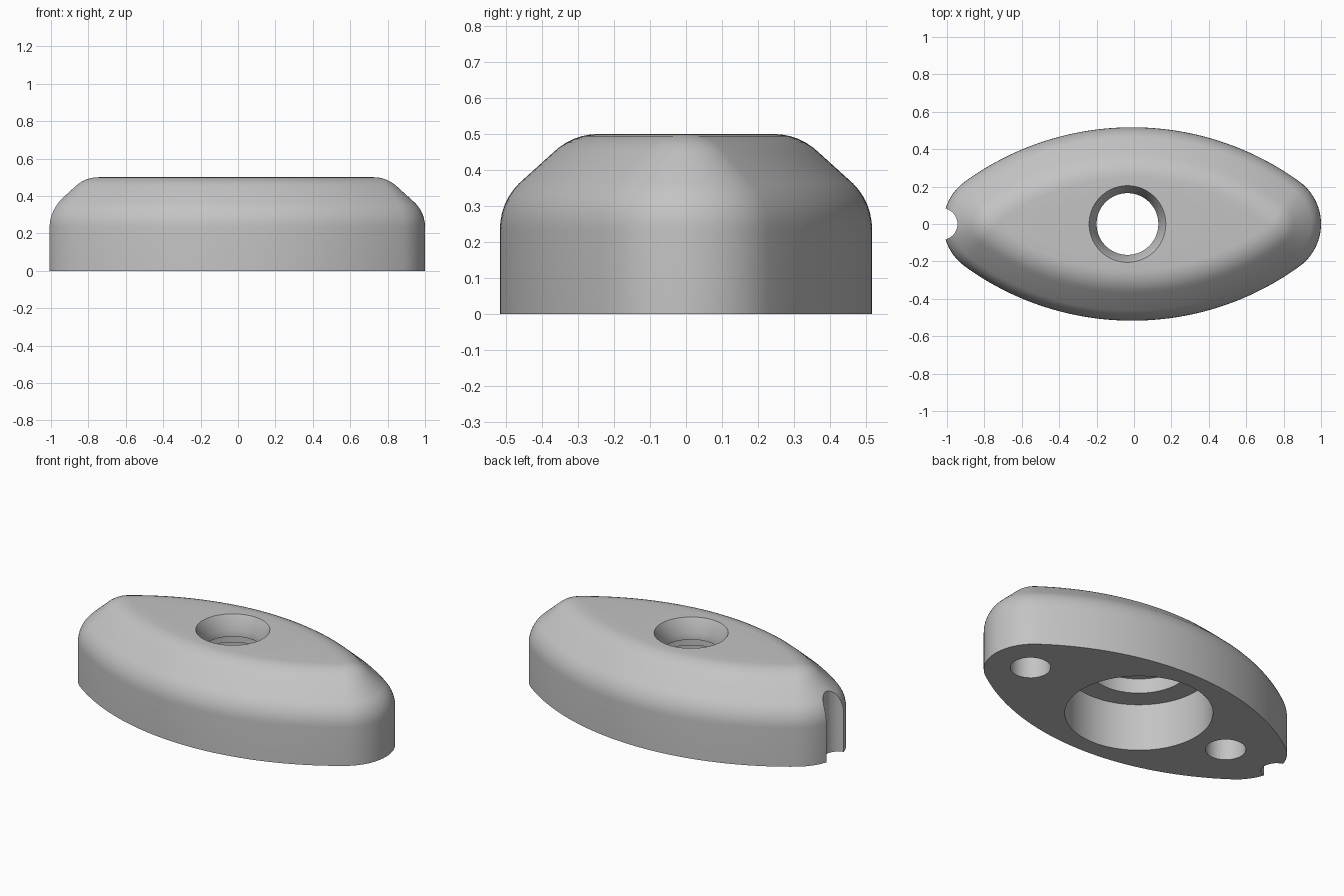
import bpy, bmesh, math
from math import sin, cos, pi

cube = bpy.data.objects.get("Cube")
if cube:
    bpy.data.objects.remove(cube, do_unlink=True)

grey = bpy.data.materials.new("plain grey")
grey.use_nodes = True
colour = (0.55, 0.55, 0.55, 1)
grey.diffuse_color = colour
grey.node_tree.nodes["Principled BSDF"].inputs["Base Color"].default_value = colour

CENTRE_X = -0.01
HALF_LENGTH, HALF_WIDTH, HEIGHT = 1.01, 0.517, 0.5
END_R = 0.28
HOLE_X = -0.035

# The long side arc is tangent to the end arc
END_C = HALF_LENGTH - END_R
SIDE_R = (END_C**2 + HALF_WIDTH**2 - END_R**2) / (2 * (HALF_WIDTH - END_R))
SIDE_C = SIDE_R - HALF_WIDTH
JOIN = math.atan2(SIDE_C, END_C)


def make_object(name, bm):
    bmesh.ops.recalc_face_normals(bm, faces=bm.faces)
    mesh = bpy.data.meshes.new(name)
    bm.to_mesh(mesh)
    bm.free()
    mesh.materials.append(grey)
    obj = bpy.data.objects.new(name, mesh)
    bpy.context.collection.objects.link(obj)
    return obj


def loft(name, loops):
    """Skin a stack of closed loops and cap both ends."""
    bm = bmesh.new()
    rings = [[bm.verts.new(p) for p in loop] for loop in loops]
    for a, b in zip(rings, rings[1:]):
        for i in range(len(a)):
            j = (i + 1) % len(a)
            bm.faces.new((a[i], a[j], b[j], b[i]))
    bm.faces.new(rings[0])
    bm.faces.new(rings[-1])
    return make_object(name, bm)


def outline(inset, z):
    """Pointed oval with rounded ends, offset inwards."""
    def arc(cx, cy, r, a0, a1, n):
        steps = [a0 + (a1 - a0) * i / n for i in range(n)]
        return [(cx + r * cos(a), cy + r * sin(a)) for a in steps]
    e, s = END_R - inset, SIDE_R - inset
    pts = arc(END_C, 0, e, -JOIN, JOIN, 24)
    pts += arc(0, -SIDE_C, s, JOIN, pi - JOIN, 48)
    pts += arc(-END_C, 0, e, pi - JOIN, pi + JOIN, 24)
    pts += arc(0, SIDE_C, s, pi + JOIN, 2 * pi - JOIN, 48)
    return [(x + CENTRE_X, y, z) for x, y in pts]


def turned_cutter(name, x, profile, sides=64):
    """Round cutter from (radius, height) pairs."""
    turns = [2 * pi * i / sides for i in range(sides)]
    return loft(name, [[(x + r * cos(a), r * sin(a), z) for a in turns]
                       for r, z in profile])


# Body: straight wall, rounded shoulder, slope, rounded top edge
WALL, INSET, FILLET = 0.235, 0.274, 0.18
profile = [(0, 0)]
quarter = [pi / 4 * i / 6 for i in range(7)]
profile += [(FILLET * (1 - cos(a)), WALL + FILLET * sin(a)) for a in quarter]
profile += [(INSET - FILLET * sin(a), HEIGHT - FILLET * (1 - cos(a)))
            for a in reversed(quarter)]
body = loft("body", [outline(i, z) for i, z in profile])

# Stepped centre bore, blind pin holes and end notch
cutters = [
    turned_cutter("centre_bore", HOLE_X, [
        (0.41, -0.1), (0.41, 0.29), (0.28, 0.29), (0.28, 0.38),
        (0.165, 0.38), (0.165, 0.42), (0.205, HEIGHT), (0.205, 0.6)], 96),
    turned_cutter("left_pin_hole", 0.748, [(0.112, -0.1), (0.112, 0.25)], 48),
    turned_cutter("right_pin_hole", -0.662, [(0.112, -0.1), (0.112, 0.25)], 48),
    turned_cutter("end_notch", -1.03, [(0.086, -0.1), (0.086, 0.6)], 48),
]
bpy.ops.object.select_all(action="DESELECT")
bpy.context.view_layer.objects.active = body
body.select_set(True)
for cutter in cutters:
    cutter.hide_render = True
    mod = body.modifiers.new(cutter.name, "BOOLEAN")
    mod.operation = "DIFFERENCE"
    mod.solver = "EXACT"
    mod.object = cutter
    bpy.ops.object.modifier_apply(modifier=mod.name)
    bpy.data.objects.remove(cutter, do_unlink=True)

bpy.ops.object.shade_smooth_by_angle(angle=math.radians(30))
